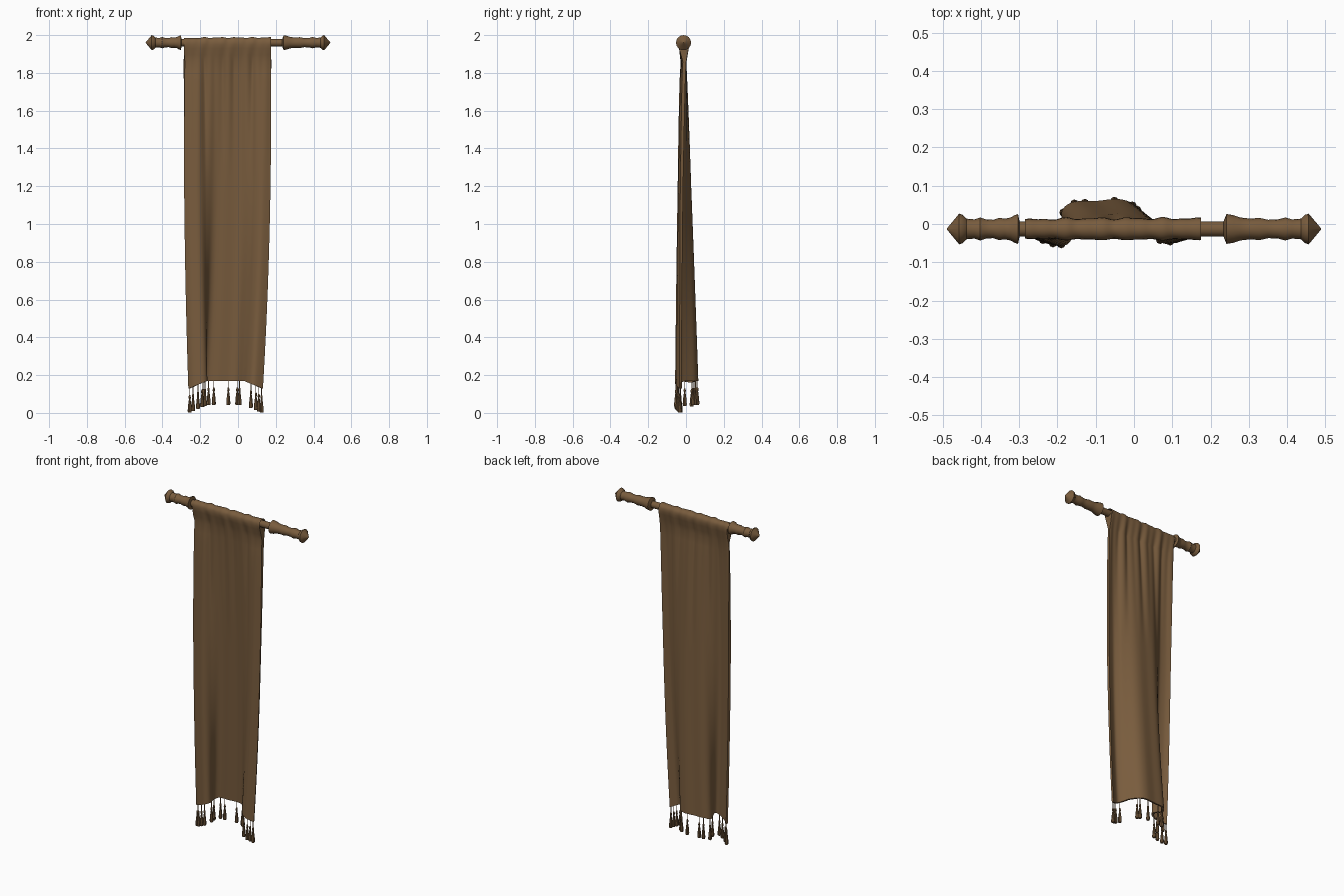
import bpy, bmesh, math
from mathutils import Vector

if "Cube" in bpy.data.objects:
    bpy.data.objects.remove(bpy.data.objects["Cube"])

brown = bpy.data.materials.new("warm_brown")
brown.use_nodes = True
COLOR = (0.19, 0.107, 0.047, 1)
brown.diffuse_color = COLOR
brown.node_tree.nodes["Principled BSDF"].inputs["Base Color"].default_value = COLOR

ROD_Y, ROD_Z = -0.013, 1.96
TOP_L, TOP_R = -0.285, 0.175
NECK = 1.86


def finish(name, bm, angle=50):
    bmesh.ops.recalc_face_normals(bm, faces=bm.faces)
    mesh = bpy.data.meshes.new(name)
    bm.to_mesh(mesh)
    bm.free()
    mesh.materials.append(brown)
    obj = bpy.data.objects.new(name, mesh)
    bpy.context.collection.objects.link(obj)
    bpy.ops.object.select_all(action='DESELECT')
    obj.select_set(True)
    bpy.context.view_layer.objects.active = obj
    bpy.ops.object.shade_smooth_by_angle(angle=math.radians(angle))


def lathe(bm, profile, origin, axis, sides):
    """Turn (distance, radius) pairs around an axis."""
    axis = Vector(axis)
    a = axis.orthogonal().normalized()
    b = axis.cross(a).normalized()
    rings = []
    for dist, rad in profile:
        ring = []
        for k in range(sides):
            t = math.tau * k / sides
            ring.append(bm.verts.new(Vector(origin) + axis * dist
                                     + (a * math.cos(t) + b * math.sin(t)) * rad))
        rings.append(ring)
    for lo, hi in zip(rings, rings[1:]):
        for k in range(sides):
            n = (k + 1) % sides
            bm.faces.new((lo[k], lo[n], hi[n], hi[k]))
    bm.faces.new(rings[0])
    bm.faces.new(rings[-1])


# Rod core
bm = bmesh.new()
lathe(bm, [(-0.4, 0.02), (0.4, 0.02)], (0, ROD_Y, ROD_Z), (1, 0, 0), 16)
finish("rod", bm)

# Turned end pieces; fractions run from the pointed tip inwards
TURNING = [(0, 0.001), (0.17, 0.04), (0.22, 0.037), (0.27, 0.027), (0.38, 0.025),
           (0.46, 0.03), (0.54, 0.025), (0.64, 0.024), (0.72, 0.029), (0.8, 0.027),
           (0.88, 0.03), (0.93, 0.036), (0.98, 0.039), (1, 0.02)]
for side, length, name in ((-1, 0.19, "right_finial"), (1, 0.255, "left_finial")):
    bm = bmesh.new()
    # the tip keeps its size on the longer piece
    prof = [(f * (0.19 + (length - 0.19) * min(1, f * f)), r) for f, r in TURNING]
    lathe(bm, prof, (side * 0.489, ROD_Y, ROD_Z), (-side, 0, 0), 16)
    finish(name, bm, 35)

# Hem line of the cloth, an S-shaped fold
HEM = [Vector(p) for p in (
    (-0.26, -0.025), (-0.23, -0.045), (-0.185, -0.052), (-0.167, -0.03),
    (-0.185, 0.025), (-0.16, 0.052), (-0.1, 0.055), (-0.04, 0.06),
    (0.0, 0.045), (0.03, 0.005), (0.055, -0.03), (0.085, -0.047), (0.13, -0.03))]


def smooth_path(points, steps=12):
    out = []
    for i in range(len(points) - 1):
        p0, p1 = points[max(i - 1, 0)], points[i]
        p2, p3 = points[i + 1], points[min(i + 2, len(points) - 1)]
        for k in range(steps):
            t = k / steps
            out.append(0.5 * (2 * p1 + (p2 - p0) * t
                              + (2 * p0 - 5 * p1 + 4 * p2 - p3) * t * t
                              + (3 * p1 - p0 - 3 * p2 + p3) * t ** 3))
    return out + [points[-1]]


PATH = smooth_path(HEM)
LENGTHS = [0.0]
for p, q in zip(PATH, PATH[1:]):
    LENGTHS.append(LENGTHS[-1] + (q - p).length)


def hem_at(u):
    d = min(max(u, 0), 1) * LENGTHS[-1]
    for i in range(len(PATH) - 1):
        if d <= LENGTHS[i + 1]:
            f = (d - LENGTHS[i]) / (LENGTHS[i + 1] - LENGTHS[i])
            return PATH[i].lerp(PATH[i + 1], f)
    return PATH[-1].copy()


def hem_height(x):
    return 0.17 - 0.04 * min(1, max(0, (abs(x + 0.065) - 0.1) / 0.09))


def gather(u):
    return math.sin(u * 34) * 0.6 + math.sin(u * 57 + 1) * 0.4


def centre(u, drop):
    """Middle of the cloth: drop is 0 at the neck and 1 at the hem."""
    low = hem_at(u)
    top_x = TOP_L + (TOP_R - TOP_L) * u
    depth = low.y - ROD_Y
    fx = drop ** 2.3
    # forward folds open out sooner than the backward one
    fy = drop ** (0.55 if depth < 0 else 0.85)
    pleat = 0.007 * gather(u) * max(0, 1 - drop * 2.5)
    return Vector((top_x + (low.x - top_x) * fx, ROD_Y + depth * fy + pleat))


# Cloth draped over the rod
COLS, ROWS, ARC = 110, 30, 12
bm = bmesh.new()
columns = []
for c in range(COLS + 1):
    u = c / COLS
    zb = hem_height(hem_at(u).x)
    front, back = [], []
    for r in range(ROWS + 1):
        drop = 1 - r / ROWS
        mid = centre(u, drop)
        tan = (centre(min(u + 0.004, 1), drop) - centre(max(u - 0.004, 0), drop)).normalized()
        off = Vector((-tan.y, tan.x)) * (0.005 + 0.004 * (1 - drop))
        z = NECK - (NECK - zb) * drop
        front.append((mid.x - off.x, mid.y - off.y, z))
        back.append((mid.x + off.x, mid.y + off.y, z))
    x = TOP_L + (TOP_R - TOP_L) * u
    rad = 0.023 + 0.004 * min(1, u * 4) + 0.003 * gather(u)
    # funnel from the neck up to the rod
    for f in (0.35, 0.7, 0.9):
        z = NECK + (ROD_Z - NECK) * f
        half = 0.009 + (rad - 0.006) * f
        wave = 0.007 * gather(u) * (1 - f)
        front.append((x, ROD_Y + wave - half, z))
        back.append((x, ROD_Y + wave + half, z))
    arc = [(x, ROD_Y - rad * math.cos(math.pi * k / ARC),
            ROD_Z + rad * math.sin(math.pi * k / ARC)) for k in range(ARC + 1)]
    columns.append([bm.verts.new(p) for p in front + arc + back[::-1]])
total = len(columns[0])
for a, b in zip(columns, columns[1:]):
    for k in range(total):
        n = (k + 1) % total
        bm.faces.new((a[k], b[k], b[n], a[n]))
# side hems close the two layers up to the rod
for col in (columns[0], columns[-1]):
    for k in range(ROWS + 3):
        bm.faces.new((col[k], col[k + 1], col[total - 2 - k], col[total - 1 - k]))
finish("draped_cloth", bm, 60)

# Tassels along the hem, bunched at the folds
TASSEL = [(-0.008, 0.002), (0.035, 0.002), (0.04, 0.005), (0.052, 0.006),
          (0.056, 0.004), (0.085, 0.008), (0.12, 0.011), (0.128, 0.009)]
SPOTS = (0.01, 0.05, 0.1, 0.14, 0.25, 0.32, 0.39, 0.44,
         0.58, 0.67, 0.7, 0.88, 0.93, 0.96, 0.99)
bm = bmesh.new()
for u in SPOTS:
    p = hem_at(u)
    lathe(bm, TASSEL, (p.x, p.y, hem_height(p.x)), (0, 0, -1), 8)
finish("tassels", bm, 40)
